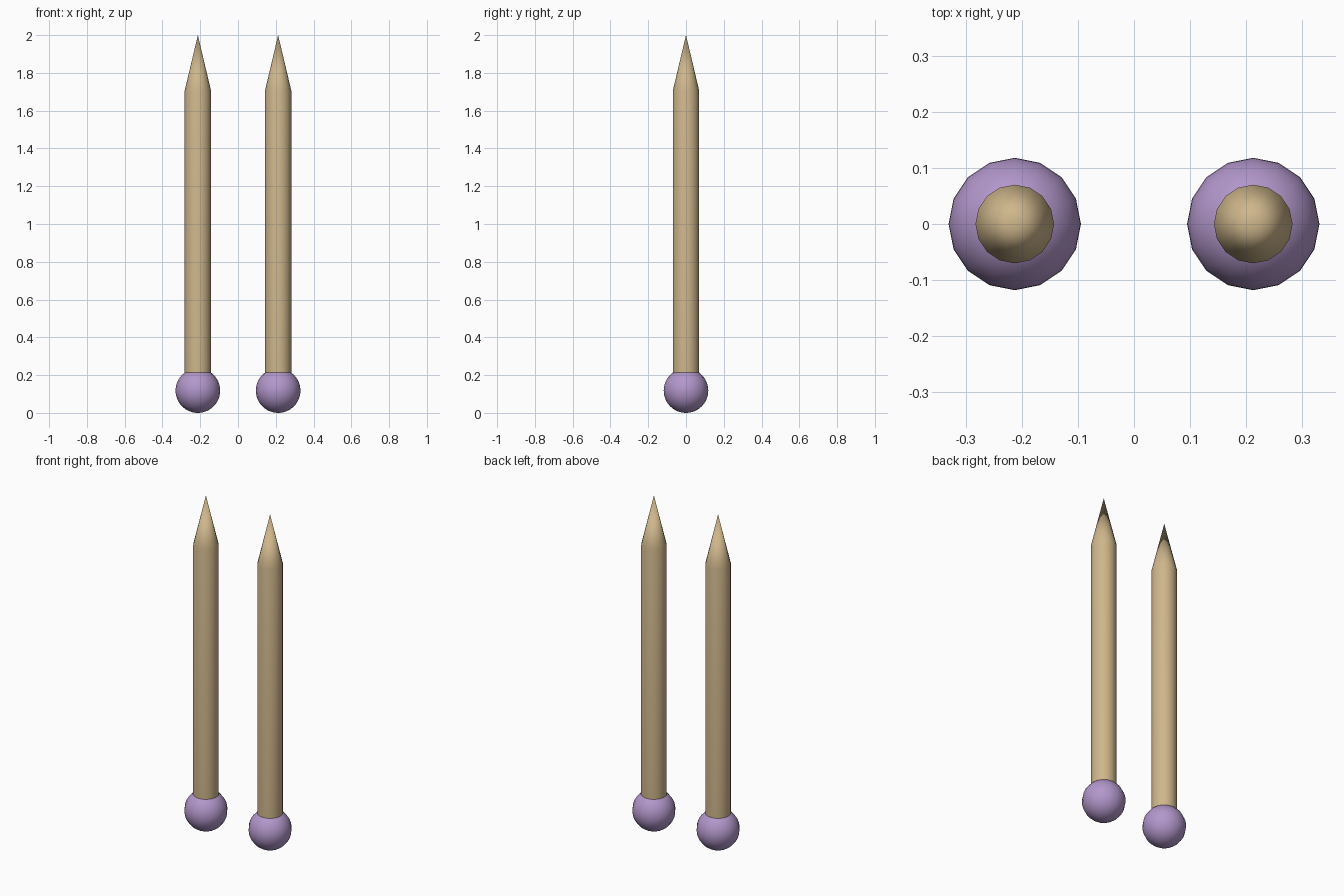
import bpy, bmesh, math

if "Cube" in bpy.data.objects:
    bpy.data.objects.remove(bpy.data.objects["Cube"])

def material(name, color):
    m = bpy.data.materials.new(name)
    m.diffuse_color = color
    m.use_nodes = True
    m.node_tree.nodes["Principled BSDF"].inputs["Base Color"].default_value = m.diffuse_color
    return m

wood = material("wood", (0.62, 0.47, 0.26, 1))
purple = material("purple", (0.45, 0.31, 0.60, 1))

def lathe(name, profile, x, mat, sides=16):
    """Revolve (radius, z) points about a vertical axis at x."""
    bm = bmesh.new()
    verts = [bm.verts.new((r, 0, z)) for r, z in profile]
    edges = [bm.edges.new(p) for p in zip(verts, verts[1:])]
    bmesh.ops.spin(bm, geom=verts + edges, cent=(0, 0, 0), axis=(0, 0, 1),
                   angle=math.tau, steps=sides, use_duplicate=False)
    bmesh.ops.remove_doubles(bm, verts=bm.verts, dist=1e-5)
    bmesh.ops.recalc_face_normals(bm, faces=bm.faces)
    mesh = bpy.data.meshes.new(name)
    bm.to_mesh(mesh)
    bm.free()
    mesh.materials.append(mat)
    ob = bpy.data.objects.new(name, mesh)
    ob.location.x = x
    bpy.context.collection.objects.link(ob)
    bpy.ops.object.select_all(action='DESELECT')
    ob.select_set(True)
    bpy.context.view_layer.objects.active = ob
    bpy.ops.object.shade_smooth_by_angle(angle=math.radians(30))
    return ob

R = 0.118       # ball radius
SHAFT = 0.07    # needle radius
RINGS = 24
ball = [(R * math.sin(math.pi * i / RINGS), R - R * math.cos(math.pi * i / RINGS))
        for i in range(RINGS + 1)]
# shaft rises out of the ball and ends in a long conical point
needle = [(0, 0.2), (SHAFT, 0.2), (SHAFT, 1.705), (0, 2.0)]

for side, x in (("left", -0.2125), ("right", 0.2125)):
    lathe(side + "_end_ball", ball, x, purple)
    lathe(side + "_needle", needle, x, wood)
